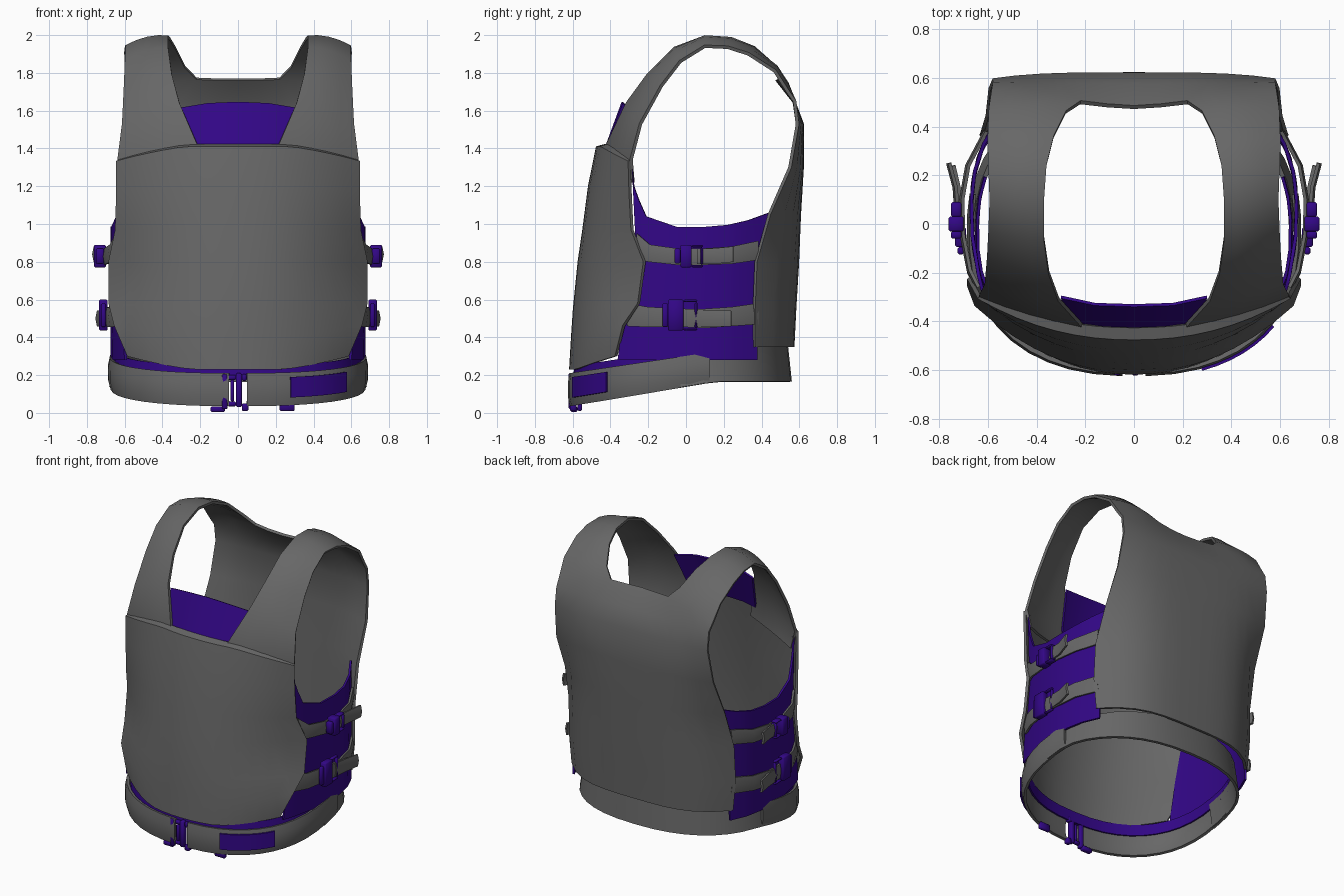
import bpy, bmesh, math
from mathutils import Vector

if "Cube" in bpy.data.objects:
    bpy.data.objects.remove(bpy.data.objects["Cube"])


def material(name, rgb):
    m = bpy.data.materials.new(name)
    m.diffuse_color = (*rgb, 1)
    m.use_nodes = True
    m.node_tree.nodes["Principled BSDF"].inputs["Base Color"].default_value = m.diffuse_color
    return m


purple = material("purple", (.032, .002, .24))
grey = material("dark_grey", (.135, .135, .135))


def finish(name, bm, mat=grey, mirror=True, thick=0, bevel=0):
    bmesh.ops.recalc_face_normals(bm, faces=bm.faces)
    me = bpy.data.meshes.new(name)
    bm.to_mesh(me)
    bm.free()
    ob = bpy.data.objects.new(name, me)
    bpy.context.collection.objects.link(ob)
    me.materials.append(mat)
    if mirror:
        ob.modifiers.new("mirror", 'MIRROR').use_clip = True
    if thick:
        m = ob.modifiers.new("solid", 'SOLIDIFY')
        m.thickness, m.offset = thick, 0
    if bevel:
        ob.modifiers.new("bevel", 'BEVEL').width = bevel
    return ob


def sheet(name, grids, thick=0.02, **kw):
    """Cloth made of one or more grids of points, welded and thickened."""
    bm = bmesh.new()
    for rows in grids:
        vs = [[bm.verts.new(p) for p in r] for r in rows]
        for a, b in zip(vs, vs[1:]):
            for i in range(len(a) - 1):
                bm.faces.new((a[i], a[i + 1], b[i + 1], b[i]))
    bmesh.ops.remove_doubles(bm, verts=bm.verts, dist=1e-4)
    return finish(name, bm, thick=thick, **kw)


def boxes(name, parts, **kw):
    bm = bmesh.new()
    for lo, hi in parts:
        lo, hi = Vector(lo), Vector(hi)
        for v in bmesh.ops.create_cube(bm, size=1)["verts"]:
            v.co = Vector([(lo[i] + hi[i]) / 2 + v.co[i] * (hi[i] - lo[i]) for i in range(3)])
    return finish(name, bm, mat=purple, bevel=0.006, **kw)


# Front panel: (z centre, z edge, y centre, x edge, y edge); first row closes onto the straps
front = [(1.415, 1.34, -.425, .62, -.29), (1.405, 1.33, -.47, .64, -.30), (1.2, 1.17, -.51, .64, -.295),
         (.97, .97, -.54, .645, -.285), (.8, .8, -.565, .68, -.22),
         (.55, .58, -.59, .68, -.25), (.4, .46, -.60, .65, -.33), (.23, .30, -.61, .58, -.37)]
U = [i / 8 for i in range(9)]
sheet("front_panel", [[[(xe * u, ye + (yc - ye) * (1 - u ** 2.2), zc + (ze - zc) * (max(0, u - .4) / .6) ** 1.3)
                        for u in U] for zc, ze, yc, xe, ye in front]], thick=.018)

# Shoulder straps: neck edge and arm edge, from back to front
strap = [((.22, .50, 1.77), (.585, .54, 1.70)), ((.28, .46, 1.83), (.595, .47, 1.81)),
         ((.33, .36, 1.93), (.60, .33, 1.90)), ((.36, .24, 1.98), (.595, .22, 1.935)),
         ((.37, .10, 1.99), (.59, .10, 1.94)), ((.37, -.06, 1.93), (.595, -.03, 1.86)),
         ((.35, -.20, 1.79), (.60, -.13, 1.73)), ((.31, -.31, 1.64), (.61, -.24, 1.53)),
         ((.215, -.415, 1.42), (.635, -.29, 1.34)), ((.20, -.43, 1.28), (.61, -.28, 1.22))]


def strap_row(a, b):
    a, b = Vector(a), Vector(b)
    out = (a + b) / 2 - Vector((0, .1, 1.45))
    out.x = 0
    out.normalize()
    return [a.lerp(b, t) + out * .07 * t * (1 - t) for t in (0, .25, .5, .75, 1)]


straps = [strap_row(a, b) for a, b in strap]

# Back panel: (z, y centre, x edge, y edge); its top row is shared with the straps
back = [(1.65, .57, .58, .575), (1.53, .615, .58, .59), (1.3, .615, .595, .55),
        (1.05, .60, .605, .44), (.8, .59, .625, .37), (.55, .575, .63, .36), (.35, .565, .61, .36)]
cols = [0, .19, .37, .53, .68, .84, 1]
back_rows = [[(0, .48, 1.765), (.11, .487, 1.765)] + straps[0]]
back_rows += [[(xe * u, ye + (yc - ye) * (1 - u ** 3.5), z) for u in cols] for z, yc, xe, ye in back]
sheet("back_panel_and_straps", [back_rows, straps], thick=.018)

# Purple chest insert under the neckline
sheet("neck_insert", [[[(0, -.44, 1.36), (.13, -.435, 1.36), (.25, -.405, 1.36)],
                       [(0, -.335, 1.645), (.16, -.33, 1.638), (.30, -.30, 1.615)]]], thick=.012, mat=purple)


# Purple side panels, tucked under the front and back panels
def side_x(y, off=0):
    d = y - .05
    return .685 - .09 * ((d / .35) ** 2.5 if d > 0 else (d / .45) ** 2) + off


tops = [(-.285, 1.31), (-.275, 1.2), (-.25, 1.13), (-.21, 1.04), (-.05, .985),
        (.1, .985), (.22, .995), (.33, 1.02), (.44, 1.06)]
side = []
for t, y0, y1 in ((0, -.36, .375), (.25, -.325, .38), (.6, -.265, .38), (1, -.285, .44)):
    row = []
    for y, zt in tops:
        yy = y0 + (y + .285) / .725 * (y1 - y0)
        row.append((side_x(yy, -.016), yy, .28 + (zt - .28) * t))
    side.append(row)
sheet("side_panel", [side], thick=.014, mat=purple)


# Side straps with loose tails: (y, z low, z high, offset)
def webbing(name, pts):
    sheet(name, [[[(side_x(y, o), y, lo), (side_x(y, o + .008), y, (lo + hi) / 2), (side_x(y, o), y, hi)]
                  for y, lo, hi, o in pts]], thick=.014)


webbing("upper_side_strap", [(-.26, .81, .95, -.004), (-.19, .80, .89, .014), (-.05, .785, .87, .02),
                             (.1, .785, .87, .02), (.24, .79, .88, .014), (.38, .81, .91, -.002)])
webbing("lower_side_strap", [(-.31, .46, .58, -.006), (-.2, .455, .56, .014), (0, .455, .55, .02),
                             (.1, .45, .55, .02), (.24, .46, .56, .014), (.38, .47, .58, -.002)])
webbing("upper_strap_tail", [(.06, .79, .87, .04), (.15, .79, .87, .05), (.25, .80, .88, .095)])
webbing("lower_strap_tail", [(.04, .455, .545, .025), (.14, .455, .54, .035), (.24, .46, .54, .075)])


# Side buckles: solid clip plus open ladder-lock frame
def side_buckle(name, x0, x1, y0, y1, z0, z1):
    m, b, e = y0 + (y1 - y0) * .6, .014, .01
    boxes(name, [((x0, y0 + .03, z0), (x1, m, z1)), ((x0 + e, y0, z0 + .02), (x1 - e, y0 + .03, z1 - .02)),
                 ((x0 + e, m, z0), (x1 - e, y1, z0 + b)), ((x0 + e, m, z1 - b), (x1 - e, y1, z1)),
                 ((x0 + e, y1 - b, z0 + b), (x1 - e, y1, z1 - b))])


side_buckle("upper_side_buckle", .70, .762, -.06, .09, .77, .89)
side_buckle("lower_side_buckle", .69, .735, -.125, .06, .435, .60)


# Waist belt: tilted rounded ring, front section overlaps the back section
def belt_pt(deg, s, k=1.0):
    c, n = math.cos(math.radians(deg)), math.sin(math.radians(deg))
    x = .66 * k * max(c, 0) ** .85
    y = -.03 + .57 * k * math.copysign(abs(n) ** .85, n)
    lo, hi = min(.14 + .17 * y, .165), .30 + .15 * y
    return (x if x > .001 else 0, y, lo + (hi - lo) * s)


def belt(name, a0, a1, n, ks, **kw):
    sheet(name, [[[belt_pt(a0 + (a1 - a0) * i / n, s, k) for i in range(n + 1)] for s, k in ks]], **kw)


belt("front_belt", -87.5, 12, 12, [(0, 1.01), (.3, 1.03), (.7, 1.03), (1, 1.015)], thick=.018)
belt("back_belt", 0, 90, 10, [(0, 1.02), (.5, 1.0), (1, .98)], thick=.018)
belt("belt_liner", -90, 20, 13, [(.8, .985), (1.22, .975)], thick=.012, mat=purple)
belt("belt_patch", -70, -37, 6, [(.25, 1.05), (.88, 1.05)], thick=.012, mat=purple, mirror=False)

# Front belt buckle: two clip halves joined by a centre bar, with small tabs below
boxes("front_belt_buckle", [
    ((-.085, -.622, .02), (-.055, -.585, .205)), ((-.055, -.615, .175), (-.01, -.59, .20)),
    ((-.055, -.615, .035), (-.01, -.59, .06)), ((-.04, -.618, .06), (-.02, -.595, .175)),
    ((-.01, -.622, .03), (.02, -.585, .21)), ((.02, -.615, .01), (.055, -.58, .05)),
    ((.02, -.615, .17), (.045, -.58, .205)), ((-.145, -.61, .004), (-.07, -.575, .035))], mirror=False)
boxes("belt_pocket_tab", [((.22, -.575, .01), (.30, -.55, .06))], mirror=False)

# Apply modifiers and smooth the cloth while keeping hems crisp
bpy.ops.object.select_all(action='SELECT')
bpy.context.view_layer.objects.active = bpy.data.objects["front_panel"]
bpy.ops.object.convert(target='MESH')
bpy.ops.object.shade_smooth_by_angle(angle=math.radians(50))
